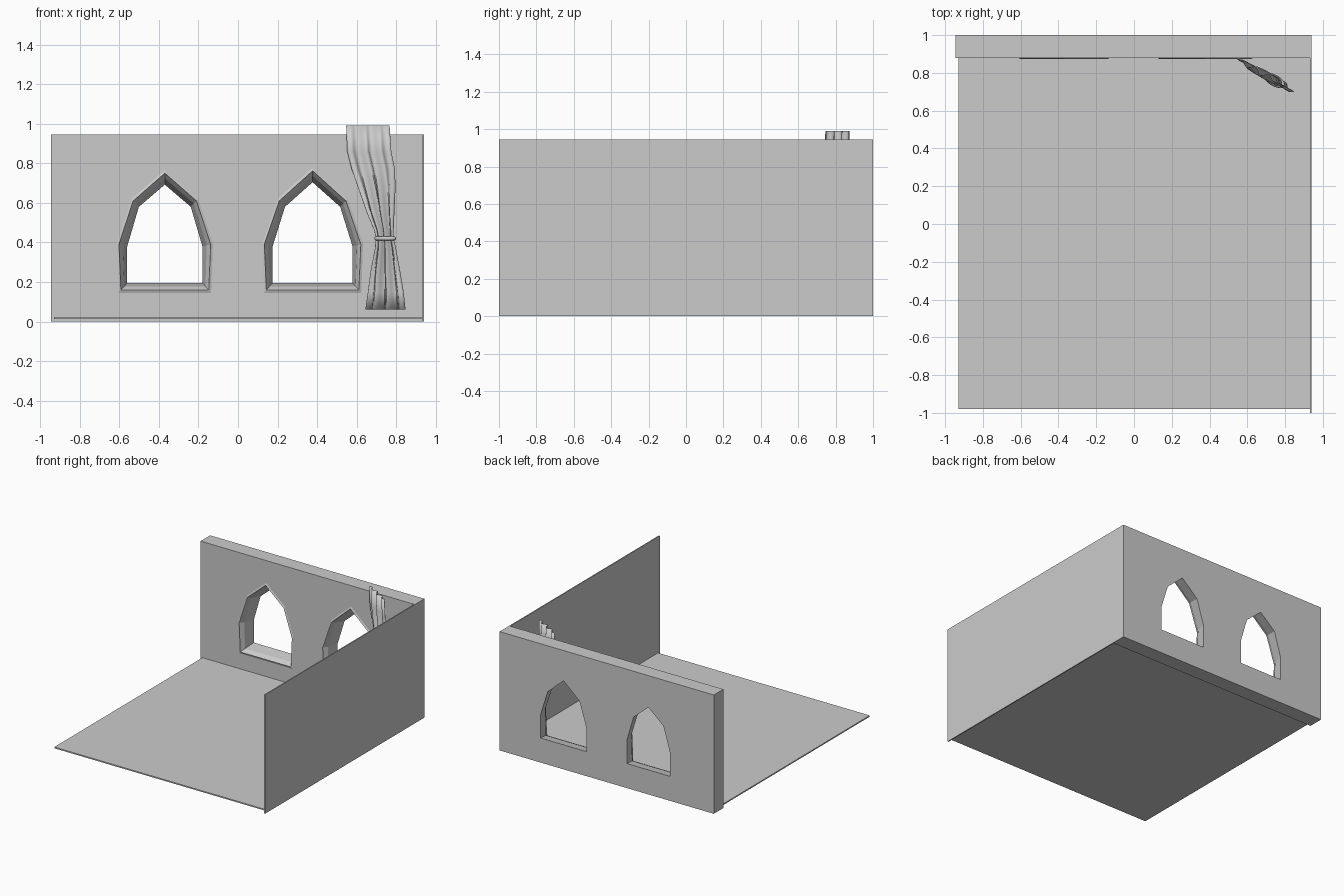
import bpy, math
from mathutils import Vector

if "Cube" in bpy.data.objects:
    bpy.data.objects.remove(bpy.data.objects["Cube"])


def mesh_object(name, verts, faces):
    me = bpy.data.meshes.new(name)
    me.from_pydata(verts, [], faces)
    me.update()
    ob = bpy.data.objects.new(name, me)
    bpy.context.collection.objects.link(ob)
    return ob


def box(name, x0, x1, y0, y1, z0, z1):
    bpy.ops.mesh.primitive_cube_add(size=1, location=((x0 + x1) / 2, (y0 + y1) / 2, (z0 + z1) / 2))
    ob = bpy.context.object
    ob.name = name
    ob.scale = (x1 - x0, y1 - y0, z1 - z0)
    bpy.ops.object.transform_apply(location=False, rotation=False, scale=True)
    return ob


def smooth(ob, angle=35):
    bpy.ops.object.select_all(action='DESELECT')
    ob.select_set(True)
    bpy.context.view_layer.objects.active = ob
    bpy.ops.object.shade_smooth_by_angle(angle=math.radians(angle))


def arch(cx, y, base_w, w, bottom, spring, shoulder, top):
    """Pointed seven-sided window outline at depth y."""
    half = [(base_w, bottom), (w, spring), (w * 0.69, shoulder)]
    pts = half + [(0, top)] + [(-x, z) for x, z in reversed(half)]
    return [(cx + x, y, z) for x, z in pts]


def loft(name, rings, caps=False):
    n = len(rings[0])
    verts = [v for r in rings for v in r]
    faces = [(k * n + i, k * n + (i + 1) % n, (k + 1) * n + (i + 1) % n, (k + 1) * n + i)
             for k in range(len(rings) - 1) for i in range(n)]
    if caps:
        faces += [tuple(range(n))[::-1], tuple(range((len(rings) - 1) * n, len(rings) * n))]
    return mesh_object(name, verts, faces)


# floor and side wall
box("floor", -0.93, 0.935, -0.98, 0.89, 0.012, 0.022)
box("side_wall", 0.931, 0.94, -1.0, 0.885, 0.0, 0.945)

# window wall with two splayed openings
wall = box("window_wall", -0.945, 0.94, 0.88, 1.0, 0.0, 0.945)
for side, cx, grow in (("left", -0.37, 0.0), ("right", 0.377, 0.012)):
    outer = (0.222 + grow, 0.232 + grow, 0.16, 0.39, 0.61, 0.75 + grow)
    mid = (0.205 + grow, 0.212 + grow, 0.178, 0.385, 0.597, 0.725 + grow)
    inner = (0.19 + grow, 0.19 + grow, 0.195, 0.38, 0.58, 0.692 + grow)
    lip = (0.236 + grow, 0.245 + grow, 0.142, 0.395, 0.622, 0.768 + grow)
    cutter = loft(side + "_opening_cutter",
                  [arch(cx, 0.86, *outer), arch(cx, 0.88, *outer), arch(cx, 0.91, *mid),
                   arch(cx, 1.0, *inner), arch(cx, 1.02, *inner)], caps=True)
    # make the cutter normals point outwards
    bpy.ops.object.select_all(action='DESELECT')
    cutter.select_set(True)
    bpy.context.view_layer.objects.active = cutter
    bpy.ops.object.mode_set(mode='EDIT')
    bpy.ops.mesh.select_all(action='SELECT')
    bpy.ops.mesh.normals_make_consistent(inside=False)
    bpy.ops.object.mode_set(mode='OBJECT')
    mod = wall.modifiers.new(side + "_opening", 'BOOLEAN')
    mod.operation = 'DIFFERENCE'
    mod.solver = 'EXACT'
    mod.object = cutter
    bpy.context.view_layer.objects.active = wall
    bpy.ops.object.modifier_apply(modifier=mod.name)
    bpy.data.objects.remove(cutter)
    # slightly raised lip around the opening
    loft(side + "_window_lip", [arch(cx, 0.881, *lip), arch(cx, 0.874, *outer), arch(cx, 0.882, *outer)])

# curtain: pleated sheet gathered at the tie, hung across the corner
SLOPE = -0.57
profile = [  # height, left x, right x, pleat depth
    (0.99, 0.547, 0.766, 0.014), (0.86, 0.552, 0.775, 0.018), (0.77, 0.575, 0.793, 0.020),
    (0.68, 0.606, 0.796, 0.022), (0.55, 0.652, 0.79, 0.022), (0.46, 0.69, 0.786, 0.018),
    (0.42, 0.697, 0.787, 0.016), (0.37, 0.693, 0.798, 0.018), (0.25, 0.67, 0.82, 0.022),
    (0.15, 0.657, 0.837, 0.022), (0.06, 0.644, 0.847, 0.022)]
across = Vector((1, SLOPE)).normalized()
normal = Vector((-across.y, across.x))
cols = 24
verts = []
for z, xl, xr, depth in profile:
    for i in range(cols + 1):
        t = i / cols
        x = xl + (xr - xl) * t
        off = depth * math.sin(t * math.tau * 3) * math.sin(math.pi * t) ** 0.4 if 0 < i < cols else 0
        p = Vector((x, 0.872 + SLOPE * (x - 0.547))) + normal * off
        verts.append((p.x, p.y, z))
w = cols + 1
faces = [(r * w + c, (r + 1) * w + c, (r + 1) * w + c + 1, r * w + c + 1)
         for r in range(len(profile) - 1) for c in range(cols)]
curtain = mesh_object("curtain", verts, faces)
sol = curtain.modifiers.new("thickness", 'SOLIDIFY')
sol.thickness = 0.004
sol.offset = 0
smooth(curtain, 60)

# curtain tie
bpy.ops.mesh.primitive_torus_add(major_segments=24, minor_segments=8, major_radius=0.05, minor_radius=0.010,
                                 location=(0.744, 0.872 + SLOPE * (0.744 - 0.547), 0.42),
                                 rotation=(0, 0, math.atan(SLOPE)))
tie = bpy.context.object
tie.name = "curtain_tie"
tie.scale = (1.02, 0.5, 1)
smooth(tie, 60)
